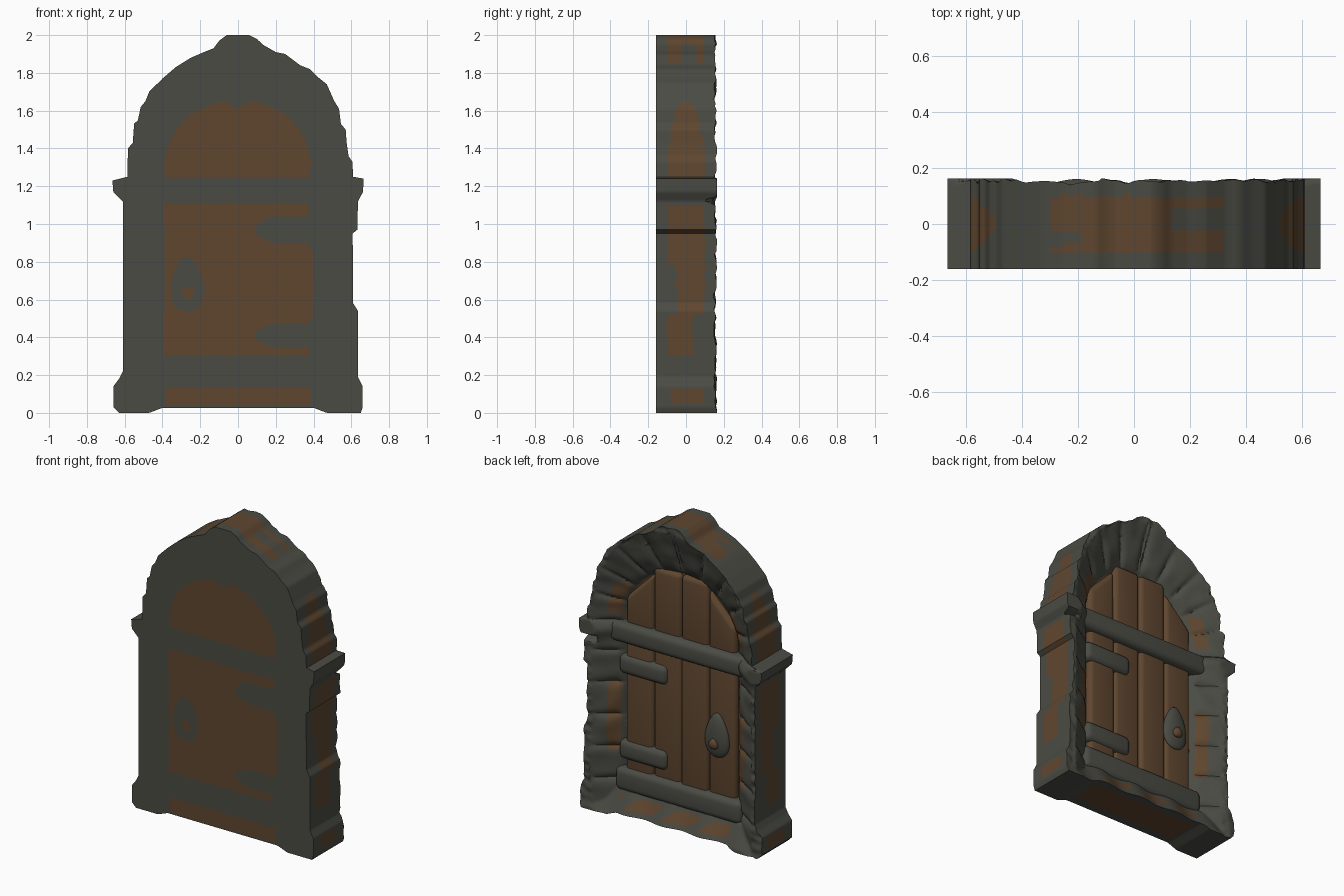
import bpy, bmesh, math
from mathutils import Vector, noise

if "Cube" in bpy.data.objects:
    bpy.data.objects.remove(bpy.data.objects["Cube"])

FRONT, RIM = -0.16, 0.163
NU, NV, NT = 110, 16, 200


def material(name, rgb):
    m = bpy.data.materials.new(name)
    m.diffuse_color = (*rgb, 1)
    m.use_nodes = True
    m.node_tree.nodes["Principled BSDF"].inputs["Base Color"].default_value = m.diffuse_color
    return m


STONE = material("stone_grey", (0.070, 0.071, 0.058))
WOOD = material("wood_brown", (0.115, 0.062, 0.029))

# Outline of each side as (z, half width)
RIGHT = [(0, .65), (.03, .66), (.14, .66), (.19, .635), (.54, .635), (.58, .61), (.95, .607), (.97, .632),
         (1.12, .635), (1.17, .662), (1.24, .665), (1.25, .61), (1.33, .605), (1.36, .585), (1.43, .575),
         (1.50, .57), (1.53, .545), (1.61, .535), (1.65, .51), (1.74, .47), (1.78, .42), (1.82, .38),
         (1.84, .33), (1.90, .25), (1.91, .20), (1.95, .13), (1.98, .10), (2, .06)]
LEFT = [(0, .63), (.03, .66), (.14, .66), (.18, .63), (.22, .61), (1.12, .61), (1.17, .66), (1.23, .665),
        (1.25, .585), (1.40, .583), (1.43, .557), (1.53, .55), (1.55, .53), (1.62, .515), (1.65, .49),
        (1.70, .47), (1.77, .40), (1.83, .33), (1.88, .25), (1.91, .18), (1.93, .13), (1.97, .10), (2, .06)]


def lookup(table, z):
    for (z0, w0), (z1, w1) in zip(table, table[1:]):
        if z <= z1:
            return w0 + (w1 - w0) * (z - z0) / (z1 - z0)
    return table[-1][1]


def frame_pos(x, z):
    """0 at the door opening, 1 at the outer edge of the stone frame."""
    dz = max(z - 1.25, 0)
    inner = math.hypot(x / .41, dz / .41)
    outer = math.hypot(x / .585, dz / .72)
    if inner <= 1:
        return 0
    return min(1, (1 - 1 / inner) / (1 / outer - 1 / inner))


def relief(x, z):
    """Depth of the carved back: recessed doorway, sloping worn stones, ragged rim."""
    s = frame_pos(x, z)
    y = .025 + .13 * s ** .65
    q = z / .21 if z < 1.25 else 6 + math.atan2(z - 1.25, abs(x)) / .31
    groove = (1 - abs(math.sin(math.pi * q))) ** 3
    y -= .035 * groove * min(1, s * 3) * (1 - .7 * s)
    y += .012 * noise.noise(Vector((x * 9, z * 9, 1))) * min(1, s * 4)
    y += .03 * math.exp(-((z - 1.19) / .05) ** 2) * min(1, s * 3)
    if z < .16:
        y = max(y, .165 - .55 * z + .01 * math.sin(x * 23))
    if s > .97:
        y = max(y, .152)
        y += .012 * noise.noise(Vector((x * 20, z * 25, 4)))
    if x > .55:                                    # chip below the transom
        y -= .06 * math.exp(-((z - 1.125) / .015) ** 2)
    return min(y, RIM)


def place(i, j, k):
    u, v, z = i / NU, j / NV, 2 * k / NT
    x = -lookup(LEFT, z) * (1 - u) + lookup(RIGHT, z) * u
    foot = .027 * min(1, max(0, (.47 - abs(x)) / .07))
    z += foot * max(0, 1 - z / .3)
    return Vector((x, FRONT + (relief(x, z) - FRONT) * v, z))


# Painted patterns, one rule for each direction
def front_wood(x, z):
    if z < .2:
        return abs(x) < .385 and .035 < z < .135
    if z > 1.2:
        if abs(x) > .385 or z < 1.25:
            return False
        return z < 1.3 + .36 * math.sqrt(1 - (x / .387) ** 2) - .04 * math.exp(-(x / .05) ** 2)
    if not (.3 < z < 1.11 and -.39 < x < (.4 if .5 < z < .86 else .37)):
        return False
    for zc, h in ((.97, .068), (.41, .06)):
        if x > .09 and abs(z - zc) < h * math.sqrt(min(1, (x - .09) / .09)):
            return False
    if math.hypot(x + .265, z - .635) < .034:
        return True
    return ((x + .27) / (.09 - .12 * (z - .66))) ** 2 + ((z - .68) / .145) ** 2 > 1


def side_wood(x, y, z):
    if z > 1.85:
        if not -.11 < y < .1 or x > .34 or x < -.39:
            return False
        if x > .13:
            return y < -.02 or y > .05
        return ((x + .27) / .08) ** 2 + ((y + .05) / .025) ** 2 > 1
    if 1.25 < z < 1.65:
        return abs(y) < .1 * math.sqrt(1 - ((z - 1.25) / .4) ** 2)
    if .3 < z < 1.1:
        if z < .52:
            return -.1 < y < .04
        return (-.05 if z < .78 else -.1) < y < .1
    return .05 < z < .13 and -.09 < y < .09


def back_wood(x, z):
    s = frame_pos(x, z)
    if z < .15:
        return abs(x) < .4 and .05 < z < .13 and math.sin(x * 23 + z * 30) > -.6
    if s == 0:
        return True
    return .12 < s < .5 and (.4 < z < .85 or 1.3 < z < 1.5)


# Stone body: a box grid wrapped onto the outline, carved at the back
def build_body():
    bm = bmesh.new()
    cache = {}

    def vert(key):
        if key not in cache:
            cache[key] = bm.verts.new(place(*key))
        return cache[key]

    def quad(keys, rule):
        f = bm.faces.new([vert(k) for k in keys])
        f.material_index = int(rule(f.calc_center_median()))

    for k in range(NT):
        for i in range(NU):
            for j, rule in ((0, lambda c: front_wood(c.x, c.z)), (NV, lambda c: back_wood(c.x, c.z))):
                quad([(i, j, k), (i + 1, j, k), (i + 1, j, k + 1), (i, j, k + 1)], rule)
        for j in range(NV):
            for i in (0, NU):
                quad([(i, j, k), (i, j + 1, k), (i, j + 1, k + 1), (i, j, k + 1)],
                     lambda c: side_wood(*c))
    for i in range(NU):
        for j in range(NV):
            for k in (0, NT):
                rule = (lambda c: side_wood(*c)) if k else (lambda c: abs(c.x) < .38 and abs(c.y) < .1)
                quad([(i, j, k), (i + 1, j, k), (i + 1, j + 1, k), (i, j + 1, k)], rule)
    bmesh.ops.recalc_face_normals(bm, faces=bm.faces)
    return finish("stone_frame", bm, (STONE, WOOD))


def finish(name, bm, mats):
    me = bpy.data.meshes.new(name)
    bm.to_mesh(me)
    bm.free()
    for m in mats:
        me.materials.append(m)
    ob = bpy.data.objects.new(name, me)
    bpy.context.collection.objects.link(ob)
    bpy.ops.object.select_all(action='DESELECT')
    ob.select_set(True)
    bpy.context.view_layer.objects.active = ob
    bpy.ops.object.shade_smooth_by_angle(angle=math.radians(45))
    return ob


def slab(name, x0, x1, z0, z1, y, mat, r=.03, slant=0):
    """Soft worn block rising from the doorway floor; slant lowers the top on the outer side."""
    bm = bmesh.new()
    bmesh.ops.create_cube(bm, size=1)
    for v in bm.verts:
        x = x1 if v.co.x > 0 else x0
        top = z1 - (slant if abs(x) > .3 else 0)
        v.co = (x, y if v.co.y > 0 else -.02, top if v.co.z > 0 else z0)
    bmesh.ops.bevel(bm, geom=bm.edges[:], offset=r, segments=4, profile=.5, affect='EDGES')
    return finish(name, bm, (mat,))


def blob(name, centre, size, mat):
    bm = bmesh.new()
    bmesh.ops.create_uvsphere(bm, u_segments=24, v_segments=14, radius=1)
    for v in bm.verts:
        taper = 1 - .3 * v.co.z
        v.co = Vector(centre) + Vector((v.co.x * size[0] * taper, v.co.y * size[1], v.co.z * size[2]))
    return finish(name, bm, (mat,))


build_body()

# Planks of the door and of the arched panel
for n, x in enumerate((-.4, -.2, 0, .2)):
    slab(f"door_plank_{n}", x, x + .2, .26, 1.14, .058 + .006 * (n % 2), WOOD)
    outer = n in (0, 3)
    slab(f"arch_plank_{n}", x, x + .2, 1.2, 1.61 if outer else 1.66, .06, WOOD, .032, .2 if outer else 0)

# Stone rails across the doorway
slab("transom_rail", -.5, .5, 1.115, 1.25, .105, STONE, .04)
slab("bottom_rail", -.46, .46, .14, .295, .095, STONE, .04)

# Hinges and handle
for n, z in enumerate((.97, .41)):
    slab(f"hinge_{n}", .09, .44, z - .065, z + .065, .085, STONE, .04)
blob("handle_plate", (-.27, .06, .68), (.085, .035, .145), STONE)
blob("handle_knob", (-.265, .095, .635), (.032, .022, .034), WOOD)
